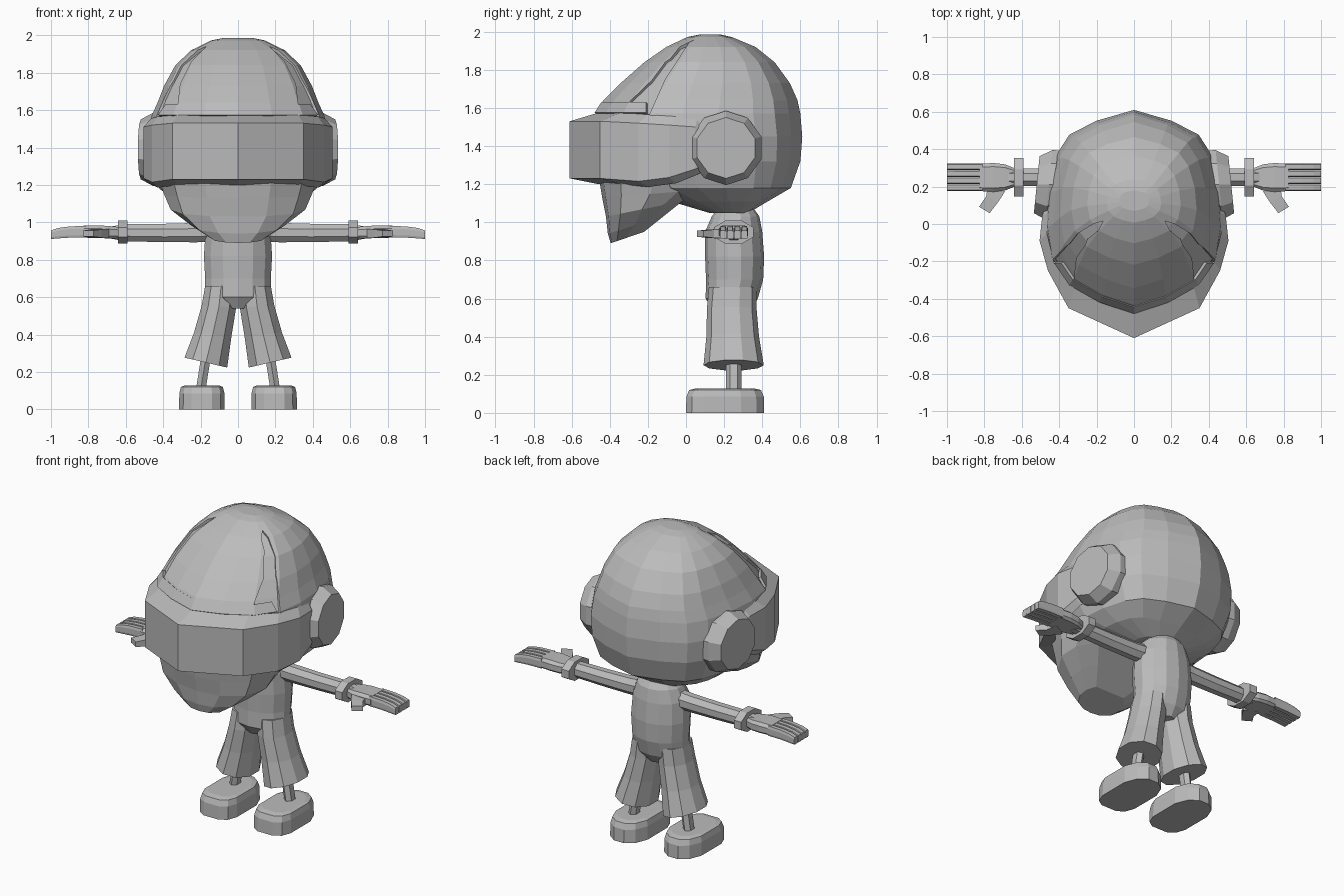
import bpy, bmesh, math

if "Cube" in bpy.data.objects:
    bpy.data.objects.remove(bpy.data.objects["Cube"])

grey = bpy.data.materials.new("plain_grey")
grey.diffuse_color = (0.5, 0.5, 0.5, 1)
grey.use_nodes = True
grey.node_tree.nodes["Principled BSDF"].inputs["Base Color"].default_value = grey.diffuse_color


def finish(name, bm):
    bmesh.ops.recalc_face_normals(bm, faces=bm.faces)
    me = bpy.data.meshes.new(name)
    bm.to_mesh(me)
    bm.free()
    me.materials.append(grey)
    ob = bpy.data.objects.new(name, me)
    bpy.context.collection.objects.link(ob)
    return ob


def loft_bm(rings):
    """Skin a stack of equal-length point rings and cap both ends."""
    bm = bmesh.new()
    rows = [[bm.verts.new(p) for p in r] for r in rings]
    n = len(rows[0])
    for a, b in zip(rows, rows[1:]):
        for i in range(n):
            j = (i + 1) % n
            bm.faces.new((a[i], a[j], b[j], b[i]))
    bm.faces.new(rows[0])
    bm.faces.new(rows[-1])
    return bm


def loft(name, rings):
    return finish(name, loft_bm(rings))


def both(half):
    """Complete a half outline running from the front centre to the back centre."""
    return half + [(-x, y) for x, y in half[-2:0:-1]]


HEAD = both([(0, -1), (.39, -.89), (.74, -.72), (.94, -.47), (1, -.15), (.97, .2),
             (.87, .54), (.72, .75), (.42, .89), (0, 1)])


def head_ring(z, hw, yf, yb, grow=0.0):
    c, d = (yf + yb) / 2, (yb - yf) / 2
    return [((hw + grow) * x, c + (d + grow) * y, z) for x, y in HEAD]


def ellipse(c, rx, ry, n=12, tilt=0.0):
    """Horizontal ring; tilt raises it towards +x."""
    return [(c[0] + rx * math.cos(t), c[1] + ry * math.sin(t), c[2] + tilt * math.cos(t))
            for t in [2 * math.pi * (i + .5) / n for i in range(n)]]


def x_ring(s, x, y, z, ry, rz, n=8):
    """Ring facing along x, on side s."""
    return [(s * x, y + ry * math.cos(t), z + rz * math.sin(t))
            for t in [2 * math.pi * (i + .5) / n for i in range(n)]]


def block_ring(s, x, y, z, ry, rz):
    """Bevelled rectangle facing along x."""
    return [(s * x, y + ry * a, z + rz * b) for a, b in
            ((-1, .5), (-.75, 1), (.75, 1), (1, .5), (1, -.6), (.8, -1), (-.8, -1), (-1, -.6))]


def cut(bm, co, no):
    bmesh.ops.bisect_plane(bm, geom=bm.verts[:] + bm.edges[:] + bm.faces[:],
                           plane_co=co, plane_no=no, clear_outer=True)


def shell(name, bm, thick=.016):
    ob = finish(name, bm)
    mod = ob.modifiers.new("thickness", 'SOLIDIFY')
    mod.thickness, mod.offset = thick, -1


# Head: recessed core, raised rear shell, raised front panel and brow strip
TABLE = [(1.985, .08, .07, .18), (1.972, .145, .01, .24), (1.92, .25, -.10, .365),
         (1.84, .335, -.215, .465), (1.73, .395, -.34, .545), (1.64, .43, -.43, .585),
         (1.57, .462, -.475, .60), (1.45, .48, -.45, .61), (1.32, .47, -.40, .60),
         (1.18, .42, -.30, .55), (1.11, .33, -.08, .43), (1.05, .17, .12, .33)]
loft("head_core", [head_ring(z - (.012 if z > 1.9 else 0), *r, grow=-.014) for z, *r in TABLE])


def head_copy(grow=0.0):
    bm = loft_bm([head_ring(*r, grow=grow) for r in TABLE])
    bmesh.ops.recalc_face_normals(bm, faces=bm.faces)
    return bm


rear = head_copy()
cut(rear, (0, -.11, 1.75), (0, -.23, .15))
cut(rear, (0, -.11, 1.75), (0, -.18, .08))
shell("rear_helmet", rear)

panel = head_copy(.003)
cut(panel, (0, .04, 0), (0, 1, 0))
cut(panel, (0, 0, 1.61), (0, 0, -1))
EDGE = [(.135, 1.975), (.25, 1.86), (.31, 1.74), (.325, 1.61)]
for (x0, z0), (x1, z1) in zip(EDGE, EDGE[1:]):
    for s in (-1, 1):
        cut(panel, (s * x0, 0, z0), (s * (z0 - z1), 0, x1 - x0))
shell("front_panel", panel)

brow = head_copy(.008)
cut(brow, (0, 0, 1.575), (0, 0, -1))
cut(brow, (0, 0, 1.63), (0, 0, 1))
cut(brow, (0, -.21, 0), (0, 1, 0))
shell("brow_strip", brow)

# Visor: angular wraparound band
OUT = [(0, -.61), (.35, -.45), (.46, -.25), (.505, -.09), (.49, .05), (.45, .14)]
INN = [(0, -.46), (.32, -.34), (.43, -.2), (.465, -.05), (.455, .06), (.42, .14)]
LOW = [1.23, 1.23, 1.215, 1.235, 1.28, 1.32]
TOP = [1.53, 1.53, 1.52, 1.51, 1.50, 1.47]


def arc(pts, zs):
    half = [(x, y, z) for (x, y), z in zip(pts, zs)]
    return [(-x, y, z) for x, y, z in half[:0:-1]] + half


rows = [arc(INN, [z - .03 for z in LOW]), arc(OUT, LOW), arc(OUT, TOP),
        arc(INN, [z + .045 for z in TOP])]
loft("visor", [list(c) for c in zip(*rows)])

# Jaw guard
JAW = both([(0, -1), (.42, -.93), (.82, -.62), (1, -.05), (.95, .5), (.7, 1), (0, 1)])
loft("jaw", [[(hw * x, (f + b) / 2 + (b - f) / 2 * y, z + lift * (y + 1) / 2) for x, y in JAW]
             for z, hw, f, b, lift in [(1.25, .43, -.46, .16, 0), (1.13, .395, -.44, .09, .04),
                                       (1.03, .36, -.42, -.02, .08), (.94, .25, -.41, -.12, .09),
                                       (.89, .15, -.395, -.22, .06)]])

# Torso
loft("torso", [ellipse((0, y, z), rx, ry, 14) for z, rx, y, ry in
               [(1.08, .10, .26, .09), (1.03, .145, .26, .125), (.95, .178, .25, .15),
                (.82, .187, .255, .155), (.70, .18, .255, .15), (.60, .18, .24, .137),
                (.54, .06, .24, .10)]])

for s, side in ((-1, "left"), (1, "right")):
    # Ear disc, turned slightly towards the back
    ear = [x_ring(1, x, .21, 1.39, r, r, 10) for x, r in ((.39, .19), (.455, .195), (.52, .16))]
    loft(side + "_ear_disc", [[(s * (x - .10 * (y - .21)), y, z) for x, y, z in r] for r in ear])

    # Flared trouser leg
    loft(side + "_trouser_leg", [ellipse((s * x, y, z), rx, ry, 10, s * t)
                                 for x, y, z, rx, ry, t in
                                 [(.09, .245, .66, .09, .125, 0), (.102, .24, .55, .097, .13, .005),
                                  (.135, .245, .40, .105, .138, .012),
                                  (.172, .25, .25, .12, .158, .028)]])

    # Ankle and shoe
    loft(side + "_ankle", [ellipse((s * x, .25, z), .03, .04, 6) for x, z in ((.165, .32), (.20, .10))])
    SHOE = [(-.055, 0), (.055, 0), (.10, .03), (.122, .09), (.122, .29), (.09, .37), (.035, .41),
            (-.035, .41), (-.09, .37), (-.122, .29), (-.122, .09), (-.10, .03)]
    loft(side + "_shoe", [[(s * (.193 + x * k), .205 + (y - .205) * k, z) for x, y in SHOE]
                          for z, k in ((0, 1), (.085, .99), (.12, .92), (.128, .75))])

    # Arm and wrist band
    loft(side + "_arm", [x_ring(s, x, .25, z, ry, rz) for x, z, ry, rz in
                         [(.14, .95, .056, .058), (.22, .945, .052, .056), (.40, .943, .05, .053),
                          (.60, .945, .05, .05), (.68, .945, .05, .035)]])
    loft(side + "_wrist_band", [x_ring(s, x, .25, .948, .112, .066) for x in (.59, .642)])

    # Hand: palm, four fingers and thumb
    loft(side + "_palm", [block_ring(s, x, .249, z, ry, rz) for x, z, ry, rz in
                          [(.64, .945, .05, .03), (.69, .947, .07, .033),
                           (.75, .95, .077, .034), (.825, .95, .073, .032)]])
    for i in range(4):
        y = .195 + i * .037
        loft(f"{side}_finger_{i + 1}", [block_ring(s, x, y, z, .0175, h) for x, z, h in
                                        ((.81, .95, .031), (.90, .948, .03),
                                         (.96, .942, .028), (1.0, .934, .023))])
    loft(side + "_thumb", [[(s * (x + w * a), y + w * a * .6, .94 + h * b) for a, b in
                            ((-1, -1), (1, -1), (1, 1), (-1, 1))]
                           for x, y, w, h in ((.735, .20, .045, .025), (.76, .13, .03, .022),
                                              (.80, .075, .028, .016))])
